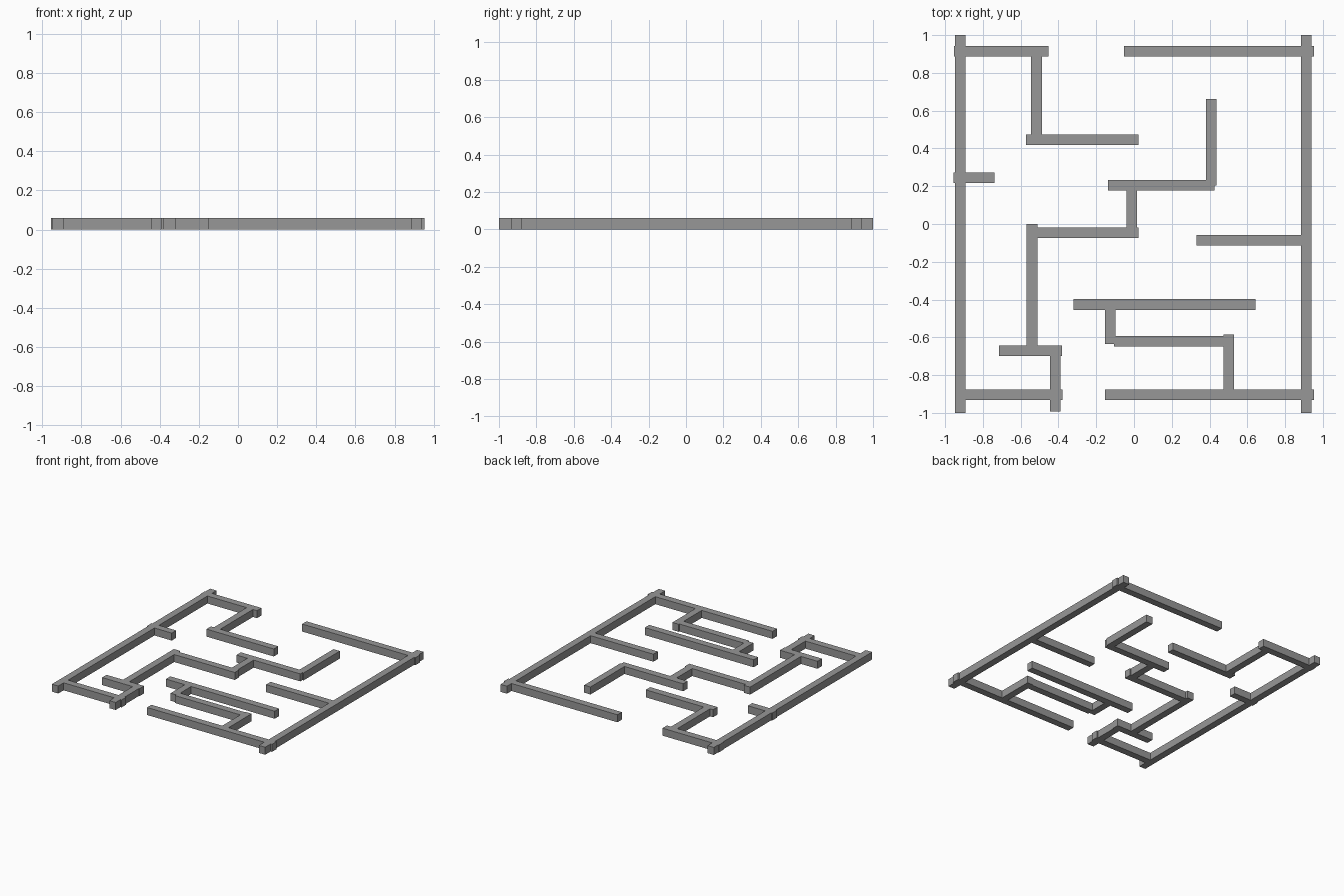
import bpy

if "Cube" in bpy.data.objects:
    bpy.data.objects.remove(bpy.data.objects["Cube"])

W = 0.056   # wall thickness
H = 0.06    # wall height

# Dark grey wall colour
grey = bpy.data.materials.new("dark_grey")
grey.diffuse_color = (0.31, 0.31, 0.31, 1)
grey.use_nodes = True
grey.node_tree.nodes["Principled BSDF"].inputs["Base Color"].default_value = grey.diffuse_color


def box(name, x0, x1, y0, y1):
    bpy.ops.mesh.primitive_cube_add(size=1, location=((x0 + x1) / 2, (y0 + y1) / 2, H / 2))
    ob = bpy.context.object
    ob.name = ob.data.name = name
    ob.scale = (x1 - x0, y1 - y0, H)
    bpy.ops.object.transform_apply(location=False, rotation=False, scale=True)
    ob.data.materials.append(grey)


def wall_x(name, y, x0, x1):
    """Wall running along x, centred on y."""
    box(name, x0, x1, y - W / 2, y + W / 2)


def wall_y(name, x, y0, y1):
    """Wall running along y, centred on x."""
    box(name, x - W / 2, x + W / 2, y0, y1)


# Outer walls, with an entrance gap at front and back
wall_y("outer_wall_left", -0.919, -1.0, 1.0)
wall_y("outer_wall_right", 0.913, -1.0, 1.0)
wall_x("outer_wall_back_left", 0.914, -0.952, -0.452)
wall_x("outer_wall_back_right", 0.914, -0.053, 0.952)
wall_x("outer_wall_front_left", -0.904, -0.92, -0.378)
wall_x("outer_wall_front_right", -0.904, -0.153, 0.953)

# Back left branch
wall_y("back_branch_long", -0.516, 0.445, 0.914)
wall_x("back_branch_end", 0.445, -0.571, 0.025)

# Stubs off the side walls
wall_x("left_stub", 0.244, -0.955, -0.738)
wall_x("right_stub", -0.087, 0.33, 0.913)

# Central stepped wall
wall_y("centre_upper", 0.409, 0.205, 0.663)
wall_x("centre_step_upper", 0.205, -0.138, 0.427)
wall_y("centre_link", -0.013, -0.047, 0.205)
wall_x("centre_step_lower", -0.047, -0.54, 0.024)
wall_y("centre_lower", -0.54, -0.67, 0.001)
wall_x("centre_foot", -0.67, -0.714, -0.382)
wall_y("centre_foot_link", -0.416, -0.993, -0.67)

# Front right branch
wall_x("front_branch_top", -0.426, -0.32, 0.643)
wall_y("front_branch_link", -0.125, -0.634, -0.426)
wall_x("front_branch_middle", -0.62, -0.105, 0.503)
wall_y("front_branch_end", 0.502, -0.904, -0.585)
